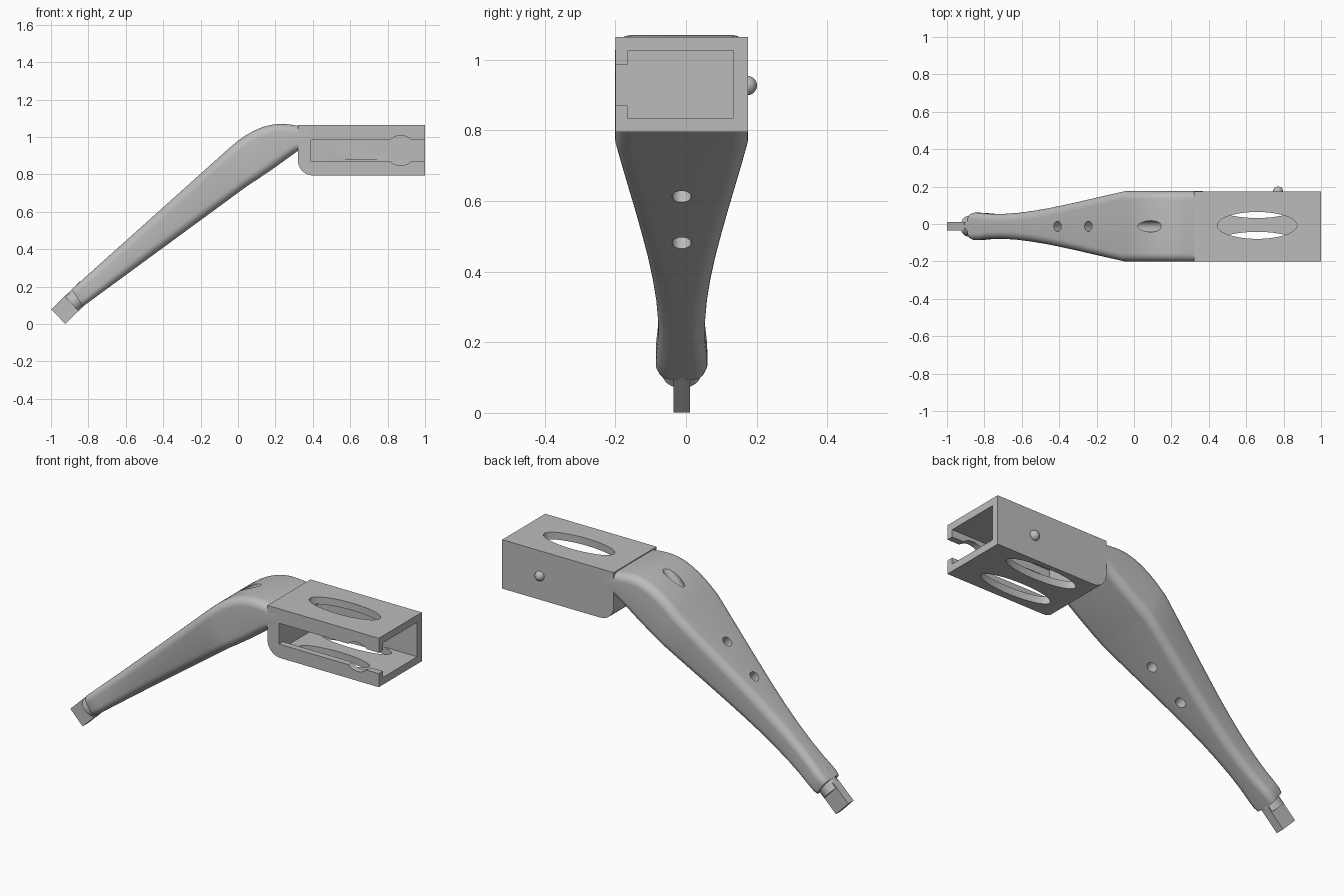
import bpy, bmesh, math
from mathutils import Vector, Matrix

cube = bpy.data.objects.get("Cube")
if cube:
    bpy.data.objects.remove(cube, do_unlink=True)

YC = -0.0125  # middle of the part in depth

grey = bpy.data.materials.new("plain grey")
grey.use_nodes = True
GREY = (0.5, 0.5, 0.5, 1)
grey.diffuse_color = GREY
grey.node_tree.nodes["Principled BSDF"].inputs["Base Color"].default_value = GREY


def add(name, bm):
    bmesh.ops.recalc_face_normals(bm, faces=bm.faces)
    me = bpy.data.meshes.new(name)
    bm.to_mesh(me)
    bm.free()
    me.materials.append(grey)
    ob = bpy.data.objects.new(name, me)
    bpy.context.collection.objects.link(ob)
    return ob


def box(name, lo, hi):
    bm = bmesh.new()
    lo, hi = Vector(lo), Vector(hi)
    m = Matrix.Translation((lo + hi) / 2) @ Matrix.Diagonal((*(hi - lo), 1))
    bmesh.ops.create_cube(bm, size=1, matrix=m)
    return add(name, bm)


def cylinder(name, a, b, rx, ry=None):
    """Cylinder between two points; an elliptical one when ry is given."""
    a, b = Vector(a), Vector(b)
    bm = bmesh.new()
    rot = (b - a).to_track_quat('Z', 'Y').to_matrix().to_4x4()
    m = Matrix.Translation((a + b) / 2) @ rot @ Matrix.Diagonal((rx, ry or rx, 1, 1))
    bmesh.ops.create_cone(bm, cap_ends=True, segments=48, radius1=1, radius2=1,
                          depth=(b - a).length, matrix=m)
    return add(name, bm)


def activate(ob):
    bpy.ops.object.select_all(action='DESELECT')
    ob.select_set(True)
    bpy.context.view_layer.objects.active = ob


def cut(ob, cutters):
    activate(ob)
    for c in cutters:
        mod = ob.modifiers.new("cut", 'BOOLEAN')
        mod.operation = 'DIFFERENCE'
        mod.solver = 'EXACT'
        mod.object = c
        bpy.ops.object.modifier_apply(modifier=mod.name)
        bpy.data.objects.remove(c, do_unlink=True)


def smooth(ob, angle=35):
    activate(ob)
    bpy.ops.object.shade_smooth_by_angle(angle=math.radians(angle))


# Housing: block with one rounded lower edge
X0, X1, Z0, Z1, R = 0.32, 1.0, 0.795, 1.065, 0.08
profile = [(X1, Z0), (X1, Z1), (X0, Z1)]
for i in range(13):
    a = math.pi + i / 12 * math.pi / 2
    profile.append((X0 + R + R * math.cos(a), Z0 + R + R * math.sin(a)))
bm = bmesh.new()
face = bm.faces.new([bm.verts.new((x, -0.2, z)) for x, z in profile])
ext = bmesh.ops.extrude_face_region(bm, geom=[face])
bmesh.ops.translate(bm, vec=(0, 0.375, 0),
                    verts=[v for v in ext["geom"] if isinstance(v, bmesh.types.BMVert)])
housing = add("housing", bm)

# Cavity, keyhole slot in front, one oval above and two below
cutters = [
    box("cavity_cutter", (0.39, -0.165, 0.835), (1.1, 0.135, 1.025)),
    box("slot_cutter", (0.39, -0.3, 0.87), (1.1, -0.1, 0.985)),
    cylinder("keyhole_cutter", (0.87, -0.3, 0.9275), (0.87, -0.1, 0.9275), 0.08),
    cylinder("top_oval_cutter", (0.658, -0.0075, 0.98), (0.658, -0.0075, 1.2), 0.213, 0.072),
]
for y in (0.09, -0.1):
    cutters.append(cylinder("lower_oval_cutter", (0.658, y, 0.7), (0.658, y, 0.88), 0.213, 0.058))
cut(housing, cutters)
smooth(housing)

# Round stud on the back of the housing
bm = bmesh.new()
bmesh.ops.create_uvsphere(bm, u_segments=24, v_segments=16, radius=0.027,
                          matrix=Matrix.Translation((0.77, 0.174, 0.927)))
smooth(add("back_stud", bm))

# Leg sections: upper point, lower point (x, z), half width
tip_t, tip_b = Vector((-0.89, 0.185)), Vector((-0.828, 0.095))
mid_t, mid_b = Vector((-0.07, 0.92)), Vector((0.045, 0.735))
widths = [(0, 0.066), (0.02, 0.073), (0.06, 0.072), (0.12, 0.067), (0.2, 0.066), (0.3, 0.072),
          (0.4, 0.083), (0.5, 0.097), (0.6, 0.114), (0.7, 0.132), (0.8, 0.151), (0.9, 0.17), (1, 0.188)]
sections = [(tip_t.lerp(mid_t, t), tip_b.lerp(mid_b, t), w) for t, w in widths]
bend = [((-0.035, 0.951), (0.07, 0.752)), ((0, 0.98), (0.1, 0.771)), ((0.04, 1.008), (0.135, 0.795)),
        ((0.085, 1.034), (0.175, 0.822)), ((0.13, 1.053), (0.215, 0.85)), ((0.175, 1.065), (0.245, 0.872)),
        ((0.22, 1.07), (0.27, 0.89)), ((0.27, 1.068), (0.295, 0.908)), ((0.32, 1.06), (0.32, 0.926)),
        ((0.37, 1.05), (0.37, 0.955))]
sections += [(Vector(t), Vector(b), 0.188) for t, b in bend]

bm = bmesh.new()
rings = []
for top, bot, hw in sections:
    mid, half = (top + bot) / 2, (top - bot).length / 2
    up = (top - bot).normalized()
    r = min(0.045, half * 0.6, hw * 0.6)
    ring = []
    for k, (sy, su) in enumerate(((1, 1), (-1, 1), (-1, -1), (1, -1))):
        for i in range(8):
            a = (k + i / 7) * math.pi / 2
            y = sy * (hw - r) + r * math.cos(a)
            p = mid + up * (su * (half - r) + r * math.sin(a))
            ring.append(bm.verts.new((p.x, YC + y, p.y)))
    rings.append(ring)
for a, b in zip(rings, rings[1:]):
    for i in range(len(a)):
        j = (i + 1) % len(a)
        bm.faces.new((a[i], a[j], b[j], b[i]))
bm.faces.new(rings[0])
bm.faces.new(rings[-1])
leg = add("leg", bm)

# Two cross holes and one slanted blind hole at the bend
cutters = []
for (xa, za), (xb, zb) in (((-0.245, 0.765), (-0.12, 0.61)), ((-0.41, 0.617), (-0.30, 0.48))):
    d = Vector((xb - xa, 0, zb - za)) * 0.4
    cutters.append(cylinder("hole_cutter", Vector((xa, YC, za)) - d, Vector((xb, YC, zb)) + d, 0.027))
d = Vector((math.cos(math.radians(52)), 0, math.sin(math.radians(52))))
c = Vector((0.085, YC, 1.028))
cutters.append(cylinder("bend_hole_cutter", c - d * 0.2, c + d * 0.2, 0.03))
cut(leg, cutters)
smooth(leg)

# Round collar and flat tab at the foot
axis = Vector((0.72, 0, 0.694)).normalized()
foot = Vector((-0.9615, YC, 0.04))
smooth(cylinder("foot_collar", foot + axis * 0.1, foot + axis * 0.22, 0.054))
bm = bmesh.new()
side = Vector((0, 1, 0))
rot = Matrix((side.cross(axis), side, axis)).transposed().to_4x4()
bmesh.ops.create_cube(bm, size=1, matrix=Matrix.Translation(foot + axis * 0.065) @ rot
                      @ Matrix.Diagonal((0.108, 0.047, 0.13, 1)))
add("foot_tab", bm)
